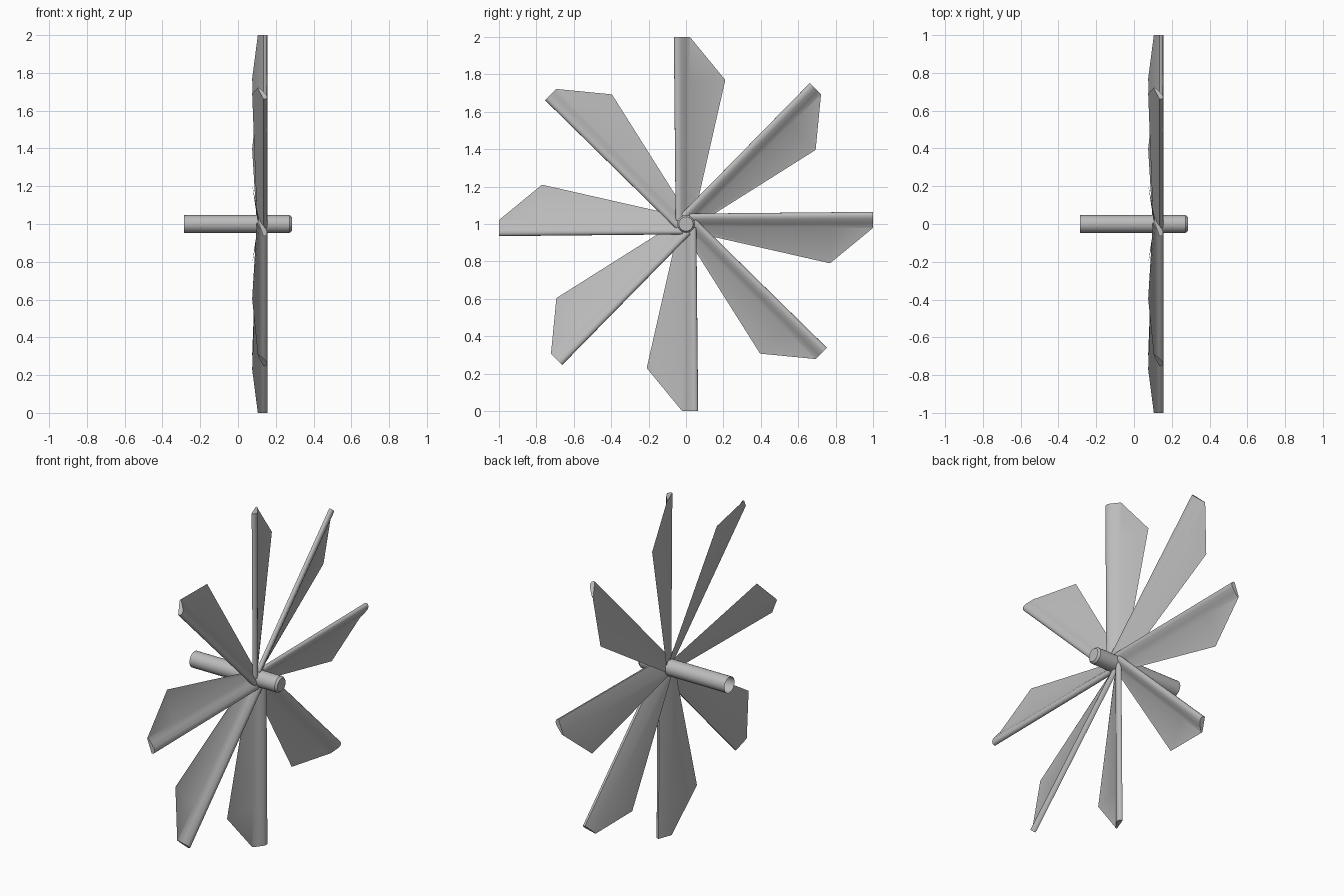
import bpy, bmesh, math
from mathutils import Matrix

cube = bpy.data.objects.get("Cube")
if cube:
    bpy.data.objects.remove(cube)

HUB_X, HUB_Z, BLADES = 0.0, 1.0, 8

grey = bpy.data.materials.new("plain_grey")
grey.use_nodes = True
grey.diffuse_color = (0.5, 0.5, 0.5, 1)
grey.node_tree.nodes["Principled BSDF"].inputs["Base Color"].default_value = (0.5, 0.5, 0.5, 1)


def make_object(name, bm, angle, matrix):
    bmesh.ops.recalc_face_normals(bm, faces=bm.faces)
    mesh = bpy.data.meshes.new(name)
    bm.to_mesh(mesh)
    bm.free()
    mesh.materials.append(grey)
    obj = bpy.data.objects.new(name, mesh)
    bpy.context.collection.objects.link(obj)
    obj.matrix_world = matrix
    bpy.ops.object.select_all(action='DESELECT')
    obj.select_set(True)
    bpy.context.view_layer.objects.active = obj
    bpy.ops.object.shade_smooth_by_angle(angle=math.radians(angle))
    return obj


# Shaft: a turned tube, open at the rear end and chamfered at the capped end
bm = bmesh.new()
rings = []
for x, r in [(-0.285, 0.047), (0.273, 0.047), (0.285, 0.038)]:
    rings.append([bm.verts.new((x, r * math.cos(a), r * math.sin(a)))
                  for a in (math.tau * i / 32 for i in range(32))])
for a, b in zip(rings, rings[1:]):
    for i in range(32):
        j = (i + 1) % 32
        bm.faces.new((a[i], a[j], b[j], b[i]))
bm.faces.new(rings[-1])
make_object("shaft", bm, 30, Matrix.Translation((HUB_X, 0, HUB_Z)))

# Blade section as (across, depth): rounded nose, then a cambered panel
NOSE = [(-0.065, 0.135), (-0.064, 0.145), (-0.058, 0.152), (-0.045, 0.155),
        (-0.028, 0.149), (-0.005, 0.132), (0.02, 0.112)]
BACK = (0.015, 0.105)


def section(radius, trail):
    """Closed outline of the blade at one radius; trail is its trailing edge."""
    slim = 0.85 + 0.15 * radius
    front = [(y * slim, x) for y, x in NOSE]
    return [(x, y, radius) for y, x in front + [trail, (BACK[0] * slim, BACK[1])]]


# Blades: root, widest point and clipped tip lofted together
for n in range(BLADES):
    bm = bmesh.new()
    loops = [[bm.verts.new(p) for p in section(r, t)] for r, t in
             [(0.02, (0.04, 0.1)), (0.77, (0.21, 0.075)), (1.0, (0.021, 0.107))]]
    count = len(loops[0])
    for a, b in zip(loops, loops[1:]):
        for i in range(count):
            j = (i + 1) % count
            bm.faces.new((a[i], a[j], b[j], b[i]))
    bm.faces.new(loops[0])
    bm.faces.new(loops[-1])
    turn = Matrix.Rotation(math.tau * n / BLADES, 4, 'X')
    make_object(f"blade_{n + 1}", bm, 40, Matrix.Translation((HUB_X, 0, HUB_Z)) @ turn)
